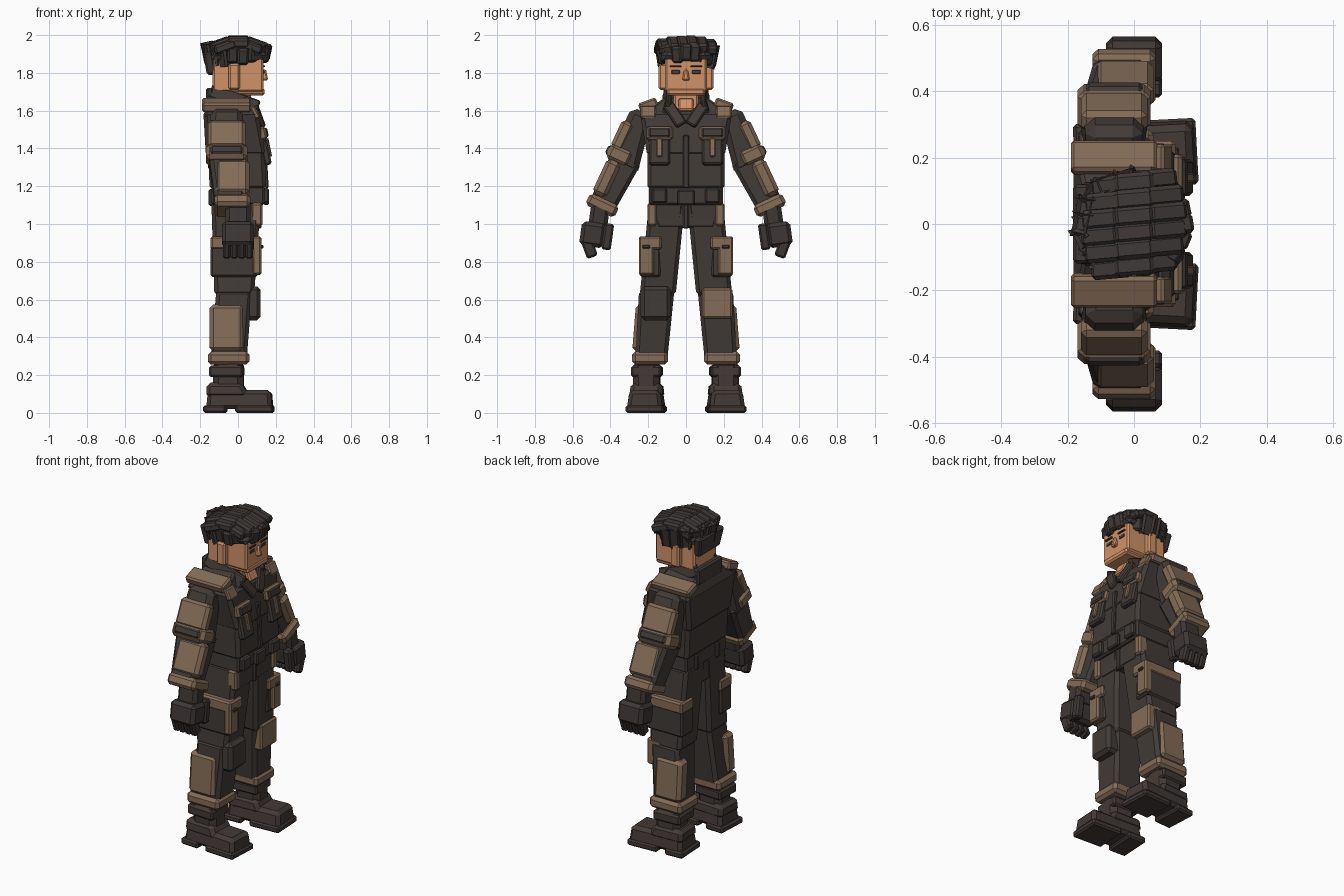
import bpy
import bmesh
import math
import random
from mathutils import Euler, Matrix, Vector

random.seed(4)
if "Cube" in bpy.data.objects:
    bpy.data.objects.remove(bpy.data.objects["Cube"])


def make_material(name, colour):
    material = bpy.data.materials.new(name)
    material.use_nodes = True
    material.diffuse_color = (*colour, 1)
    shader = material.node_tree.nodes["Principled BSDF"]
    shader.inputs["Base Color"].default_value = (*colour, 1)
    return material


CLOTH = make_material("dark_cloth", (.055, .044, .038))
TRIM = make_material("tan_trim", (.23, .15, .095))
SKIN = make_material("skin", (.64, .29, .14))
HAIR = make_material("dark_hair", (.05, .041, .037))
GLOVE = make_material("dark_glove", (.048, .038, .035))
BOOT = make_material("boot_leather", (.056, .042, .037))
EYE = make_material("eye_grey", (.06, .05, .045))


def frame_at(position, turn=(0, 0, 0)):
    """Local frame from a position and a rotation in degrees."""
    rotation = Euler([math.radians(angle) for angle in turn]).to_matrix()
    return Matrix.Translation(position) @ rotation.to_4x4()


def block(name, material, at, size, top=(1, 1), lean=(0, 0), turn=(0, 0, 0),
          bevel=.01, frame=Matrix(), side=1):
    """Bevelled block; its upper end may be scaled by top and shifted by lean."""
    bm = bmesh.new()
    bmesh.ops.create_cube(bm, size=1)
    local = frame @ frame_at(at, turn)
    for vert in bm.verts:
        point = Vector(size) * vert.co
        if point.z > 0:
            point.x = point.x * top[0] + lean[0]
            point.y = point.y * top[1] + lean[1]
        vert.co = local @ point
    bmesh.ops.bevel(bm, geom=bm.edges[:], offset=min(bevel, min(size) / 4),
                    segments=1, affect='EDGES', clamp_overlap=True)
    for vert in bm.verts:
        vert.co.y *= side
    bmesh.ops.recalc_face_normals(bm, faces=bm.faces)
    mesh = bpy.data.meshes.new(name)
    bm.to_mesh(mesh)
    bm.free()
    mesh.materials.append(material)
    bpy.context.collection.objects.link(bpy.data.objects.new(name, mesh))


def pair(name, material, **shape):
    """The same block on both sides of the body."""
    for prefix, side in (("left", 1), ("right", -1)):
        block(f"{prefix}_{name}", material, side=side, **shape)


# Head and face
block("head", SKIN, at=(0, 0, 1.8), size=(.27, .22, .2))
block("jaw", SKIN, at=(.04, 0, 1.7), size=(.2, .2, .04))
block("neck", SKIN, at=(0, 0, 1.64), size=(.14, .13, .16))
block("nose", SKIN, at=(.14, 0, 1.79), size=(.04, .04, .06), top=(.4, .5))
pair("ear", SKIN, at=(-.02, .12, 1.78), size=(.06, .05, .14))
pair("eye", EYE, at=(.134, .055, 1.805), size=(.01, .045, .02))
pair("eyebrow", HAIR, at=(.134, .055, 1.835), size=(.02, .06, .01))

# Hair: crown, nape, swept bands and rim clumps
block("hair_crown", HAIR, at=(0, 0, 1.92), size=(.32, .29, .1), top=(.7, .6), bevel=.03)
block("hair_nape", HAIR, at=(-.14, 0, 1.85), size=(.05, .2, .12), top=(1, 1.2), lean=(-.02, 0))
for band in range(6):
    y = band * .05 - .125
    crest = 1.975 - y * y - random.uniform(0, .012)
    for step in (-1, 0, 1):
        block(f"hair_band_{band + 1}_{step + 2}", HAIR,
              at=(step * (.1 - 2 * y * y), y + step * .01, crest - .02 * abs(step)),
              size=(.12, .06, .05), turn=(0, 20 * step, 5), bevel=.012)
CLUMPS = 18
for clump in range(CLUMPS):
    angle = math.tau * clump / CLUMPS
    height = 1.885 + .015 * abs(math.cos(angle)) + random.uniform(-.012, .012)
    twist = math.degrees(angle) + random.uniform(-15, 15)
    block(f"hair_clump_{clump + 1}", HAIR,
          at=(.15 * math.cos(angle), .13 * math.sin(angle), height),
          size=(.045, .06, .09), turn=(0, 12, twist), bevel=.014)

# Jacket and collar
block("jacket_waist", CLOTH, at=(0, 0, 1.3), size=(.3, .41, .24), lean=(-.01, 0), bevel=.02)
block("jacket_chest", CLOTH, at=(-.01, 0, 1.48), size=(.32, .41, .24),
      top=(.9, 1.2), lean=(-.03, 0), bevel=.02)
block("jacket_yoke", CLOTH, at=(-.05, 0, 1.62), size=(.27, .5, .1), top=(.75, .45))
block("jacket_placket", CLOTH, at=(.145, 0, 1.33), size=(.02, .03, .28), turn=(0, -3, 0))
block("shirt_opening", SKIN, at=(.09, 0, 1.63), size=(.03, .08, .07), turn=(0, -24, 0))
block("collar_back", CLOTH, at=(-.15, 0, 1.67), size=(.04, .24, .1))
pair("collar_side", CLOTH, at=(-.02, .1, 1.66), size=(.27, .03, .08), turn=(18, 20, 0))
pair("lapel", CLOTH, at=(.11, .06, 1.58), size=(.03, .06, .14), turn=(-32, -20, 0))
pair("shoulder_pad", TRIM, at=(-.06, .2, 1.63), size=(.26, .1, .05), turn=(-20, 0, 0))
pair("shoulder_patch", TRIM, at=(.09, .2, 1.59), size=(.03, .08, .07), turn=(0, -25, 0))

# Chest pockets
chest = frame_at((.135, .14, 1.43), turn=(0, -12, 0))
pair("chest_pocket", CLOTH, at=(0, 0, -.05), size=(.04, .11, .14), frame=chest)
pair("chest_pocket_tab", TRIM, at=(.02, 0, -.03), size=(.02, .03, .1), frame=chest)
pair("chest_flap_trim", TRIM, at=(0, 0, .05), size=(.05, .14, .07), frame=chest)
pair("chest_flap", CLOTH, at=(.02, 0, .05), size=(.03, .11, .05), frame=chest)

# Belt and hips
block("belt", CLOTH, at=(0, 0, 1.15), size=(.28, .39, .1))
block("belt_buckle", CLOTH, at=(.15, 0, 1.14), size=(.03, .09, .08))
block("hips", CLOTH, at=(-.01, 0, 1.06), size=(.25, .3, .16), top=(1, 1.25))
block("trouser_fly", CLOTH, at=(.11, 0, 1.04), size=(.03, .03, .13))
pair("belt_pouch", CLOTH, at=(.13, .14, 1.15), size=(.07, .08, .08))
pair("belt_loop", CLOTH, at=(-.14, .1, 1.14), size=(.03, .03, .09))

# Arms, built downwards in a tilted frame
arm = frame_at((-.06, .25, 1.56), turn=(25, 0, 0))
pair("upper_sleeve", CLOTH, at=(0, -.03, -.12), size=(.2, .18, .32),
     top=(.85, .65), lean=(0, .03), bevel=.03, frame=arm)
pair("lower_sleeve", CLOTH, at=(.02, -.02, -.36), size=(.16, .14, .3),
     top=(1.2, 1.2), lean=(-.02, -.01), bevel=.02, frame=arm)
pair("upper_sleeve_panel", TRIM, at=(0, .04, -.12), size=(.2, .07, .16), bevel=.02, frame=arm)
pair("elbow_band", TRIM, at=(0, .01, -.22), size=(.22, .13, .09), bevel=.02, frame=arm)
pair("elbow_patch", CLOTH, at=(0, .06, -.22), size=(.17, .05, .05), frame=arm)
pair("forearm_panel", TRIM, at=(.03, .02, -.36), size=(.18, .08, .2), bevel=.02, frame=arm)
pair("sleeve_cuff", TRIM, at=(.03, -.02, -.5), size=(.19, .17, .07), bevel=.02, frame=arm)

# Gloves with curled fingers
hand = frame_at((0, .46, 1.04), turn=(8, 0, 0))
pair("glove_wrist", GLOVE, at=(0, 0, 0), size=(.13, .1, .14), bevel=.02, frame=hand)
pair("glove_palm", GLOVE, at=(0, .02, -.1), size=(.17, .13, .13), bevel=.02, frame=hand)
pair("thumb", GLOVE, at=(.06, -.06, -.1), size=(.05, .05, .14), frame=hand)
for finger in range(4):
    pair(f"finger_{finger + 1}", GLOVE, at=(finger * .04 - .06, .03, -.17),
         size=(.04, .06, .11), turn=(-28, 0, 0), frame=hand)

# Trouser legs and patches
pair("thigh", CLOTH, at=(-.02, .15, .87), size=(.21, .19, .5),
     top=(1.25, 1), lean=(.01, -.05), bevel=.02)
pair("shin", CLOTH, at=(-.05, .185, .46), size=(.19, .17, .38),
     top=(1, 1.1), lean=(.03, -.03), bevel=.02)
pair("hip_strip", TRIM, at=(.1, .18, 1.05), size=(.06, .05, .12))
pair("thigh_pocket", CLOTH, at=(-.02, .19, .8), size=(.25, .11, .16))
pair("thigh_pocket_flap", TRIM, at=(-.01, .19, .9), size=(.27, .12, .07))
pair("thigh_pocket_front", TRIM, at=(.1, .21, .83), size=(.05, .08, .2))
pair("thigh_pocket_button", CLOTH, at=(.12, .21, .88), size=(.03, .04, .02))
pair("calf_panel", TRIM, at=(-.06, .24, .45), size=(.18, .09, .25), lean=(0, -.02), bevel=.02)
pair("trouser_cuff", TRIM, at=(-.05, .19, .29), size=(.22, .19, .07), bevel=.02)

# Knees differ: a flat patch on one leg, a thick pad on the other
block("left_knee_patch", TRIM, at=(.05, .165, .58), size=(.1, .16, .16))
block("right_knee_pad", CLOTH, at=(.07, .16, .58), size=(.1, .16, .18), bevel=.02, side=-1)

# Boots, turned slightly outwards
foot = frame_at((0, .21, 0), turn=(0, 0, 3))
pair("boot_shaft", BOOT, at=(-.05, 0, .18), size=(.16, .14, .2), bevel=.03, frame=foot)
pair("boot_collar", BOOT, at=(-.06, 0, .22), size=(.18, .16, .06), frame=foot)
pair("boot_ankle", BOOT, at=(-.05, 0, .12), size=(.23, .18, .08),
     top=(.8, .9), lean=(-.02, 0), bevel=.02, frame=foot)
pair("boot_upper", BOOT, at=(.01, 0, .07), size=(.35, .19, .1), top=(.95, .85), bevel=.02, frame=foot)
pair("boot_heel", BOOT, at=(-.12, 0, .02), size=(.12, .2, .04), frame=foot)
pair("boot_sole", BOOT, at=(.09, 0, .02), size=(.2, .2, .04), frame=foot)
